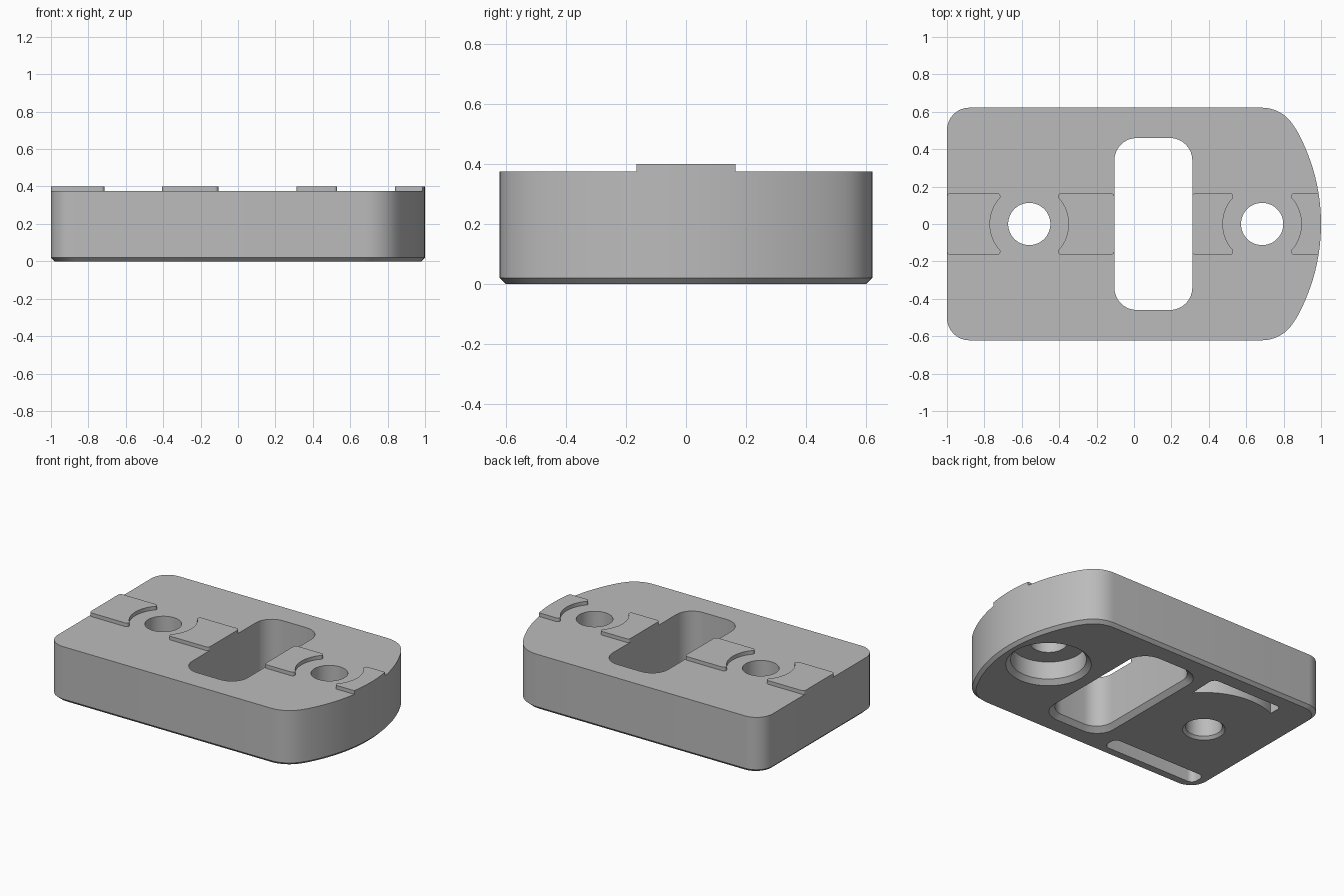
import bpy
import bmesh
from math import radians, cos, sin, asin, pi
from mathutils import Vector

if "Cube" in bpy.data.objects:
    bpy.data.objects.remove(bpy.data.objects["Cube"])

grey = bpy.data.materials.new("plain grey")
grey.use_nodes = True
grey.diffuse_color = (0.5, 0.5, 0.5, 1)
grey.node_tree.nodes["Principled BSDF"].inputs["Base Color"].default_value = (0.5, 0.5, 0.5, 1)

TOP, KEY_TOP = 0.375, 0.4
HALF_Y, KEY_Y, CLEAR = 0.622, 0.165, 0.21
SMALL_X, LARGE_X = -0.56, 0.685
END_X, END_R = -0.03, 1.03      # centre and radius of the curved end


def arc(cx, cy, r, start, end, n):
    """Points on an arc, as sharp profile corners."""
    steps = [radians(start + (end - start) * i / n) for i in range(n + 1)]
    return [(cx + r * cos(t), cy + r * sin(t), 0) for t in steps]


def circle(cx, r):
    return arc(cx, 0, r, 0, 352.5, 47)


def rounded(corners, steps=8):
    """Fillet each (x, y, radius) corner of a closed profile."""
    out = []
    for i, (x, y, r) in enumerate(corners):
        p = Vector((x, y))
        if not r:
            out.append(p)
            continue
        a = (Vector(corners[i - 1][:2]) - p).normalized()
        b = (Vector(corners[(i + 1) % len(corners)][:2]) - p).normalized()
        half = a.angle(b) / 2
        centre = p + (a + b).normalized() * (r / sin(half))
        reach = r * cos(half) / sin(half)
        first, last = p + a * reach - centre, p + b * reach - centre
        turn = first.angle(last)
        for k in range(steps + 1):
            t = k / steps
            out.append(centre + (first * sin((1 - t) * turn) + last * sin(t * turn)) / sin(turn))
    return out


def loft(name, corners, layers):
    """Stack a profile through (z, outward offset) layers and cap it."""
    pts = rounded(corners)
    xs, ys = [p.x for p in pts], [p.y for p in pts]
    cx, cy = (max(xs) + min(xs)) / 2, (max(ys) + min(ys)) / 2
    hx, hy = (max(xs) - min(xs)) / 2, (max(ys) - min(ys)) / 2
    bm = bmesh.new()
    rings = [[bm.verts.new((cx + (p.x - cx) * (1 + o / hx), cy + (p.y - cy) * (1 + o / hy), z))
              for p in pts] for z, o in layers]
    n = len(pts)
    for low, high in zip(rings, rings[1:]):
        for i in range(n):
            j = (i + 1) % n
            bm.faces.new((low[i], low[j], high[j], high[i]))
    bm.faces.new(rings[0][::-1])
    bm.faces.new(rings[-1])
    bmesh.ops.recalc_face_normals(bm, faces=bm.faces)
    mesh = bpy.data.meshes.new(name)
    bm.to_mesh(mesh)
    bm.free()
    mesh.materials.append(grey)
    obj = bpy.data.objects.new(name, mesh)
    bpy.context.collection.objects.link(obj)
    return obj


def activate(obj):
    bpy.ops.object.select_all(action='DESELECT')
    obj.select_set(True)
    bpy.context.view_layer.objects.active = obj


# Block: rounded square end, curved far end, chamfered base
outline = [(-1, HALF_Y, 0.12), (-1, -HALF_Y, 0.12)]
corner_angle = asin(HALF_Y / END_R)
corner_x = END_X + END_R * cos(corner_angle)
outline += [(corner_x, -HALF_Y, 0.2)] + arc(END_X, 0, END_R, -29, 29, 24) + [(corner_x, HALF_Y, 0.2)]
block = loft("block", outline, [(0, -0.02), (0.02, 0), (TOP, 0)])


def hole(name, corners, chamfer, ceiling=TOP + 0.1):
    """Cutter from the base upward with a chamfered mouth."""
    return loft(name, corners, [(-0.02, chamfer + 0.02), (chamfer, 0), (ceiling, 0)])


slot = [(-0.105, -0.46, 0.12), (0.312, -0.46, 0.12), (0.312, 0.46, 0.12), (-0.105, 0.46, 0.12)]
long_pocket = [(-0.93, -0.55, 0.04), (-0.22, -0.55, 0.04), (-0.22, -0.44, 0.04), (-0.93, -0.44, 0.04)]
curved_pocket = ([(-0.21, 0.51, 0.04), (-0.75, 0.51, 0.03)]
                 + arc(SMALL_X, 0, 0.455, 114, 41, 16))
cutters = [
    hole("slot_cutter", slot, 0.03),
    hole("small_hole_cutter", circle(SMALL_X, 0.113), 0.018),
    hole("large_hole_cutter", circle(LARGE_X, 0.113), 0.01),
    hole("counterbore_cutter", circle(LARGE_X, 0.233), 0.03, 0.15),
    loft("long_pocket_cutter", long_pocket, [(-0.05, 0), (0.15, 0)]),
    loft("curved_pocket_cutter", curved_pocket, [(-0.05, 0), (0.15, 0)]),
]
activate(block)
for cutter in cutters:
    cutter.hide_render = True
    mod = block.modifiers.new(cutter.name, 'BOOLEAN')
    mod.operation, mod.solver, mod.object = 'DIFFERENCE', 'EXACT', cutter
    bpy.ops.object.modifier_apply(modifier=mod.name)
for cutter in cutters:
    bpy.data.objects.remove(cutter)


# Raised key segments, each hollowed around its hole
def key_segment(name, end, hole_x):
    side = 1 if end > hole_x else -1
    phi = asin(KEY_Y / CLEAR)
    tip = hole_x + side * CLEAR * cos(phi)
    bow = [(hole_x + side * CLEAR * cos(t), CLEAR * sin(t), 0)
           for t in [phi * 0.7 * (1 - i / 8) for i in range(17)]]
    profile = [(tip, KEY_Y, 0.018)] + bow + [(tip, -KEY_Y, 0.018)]
    if end > 0.9:
        profile += arc(END_X, 0, END_R, -9.2, 9.2, 8)
    else:
        profile += [(end, -KEY_Y, 0.02), (end, KEY_Y, 0.02)]
    return loft(name, profile, [(TOP, 0), (KEY_TOP, 0)])


parts = [block,
         key_segment("key_square_end", -1, SMALL_X),
         key_segment("key_inner_small", -0.105, SMALL_X),
         key_segment("key_inner_large", 0.312, LARGE_X),
         key_segment("key_curved_end", 1, LARGE_X)]
for part in parts:
    activate(part)
    bpy.ops.object.shade_smooth_by_angle(angle=radians(30))
